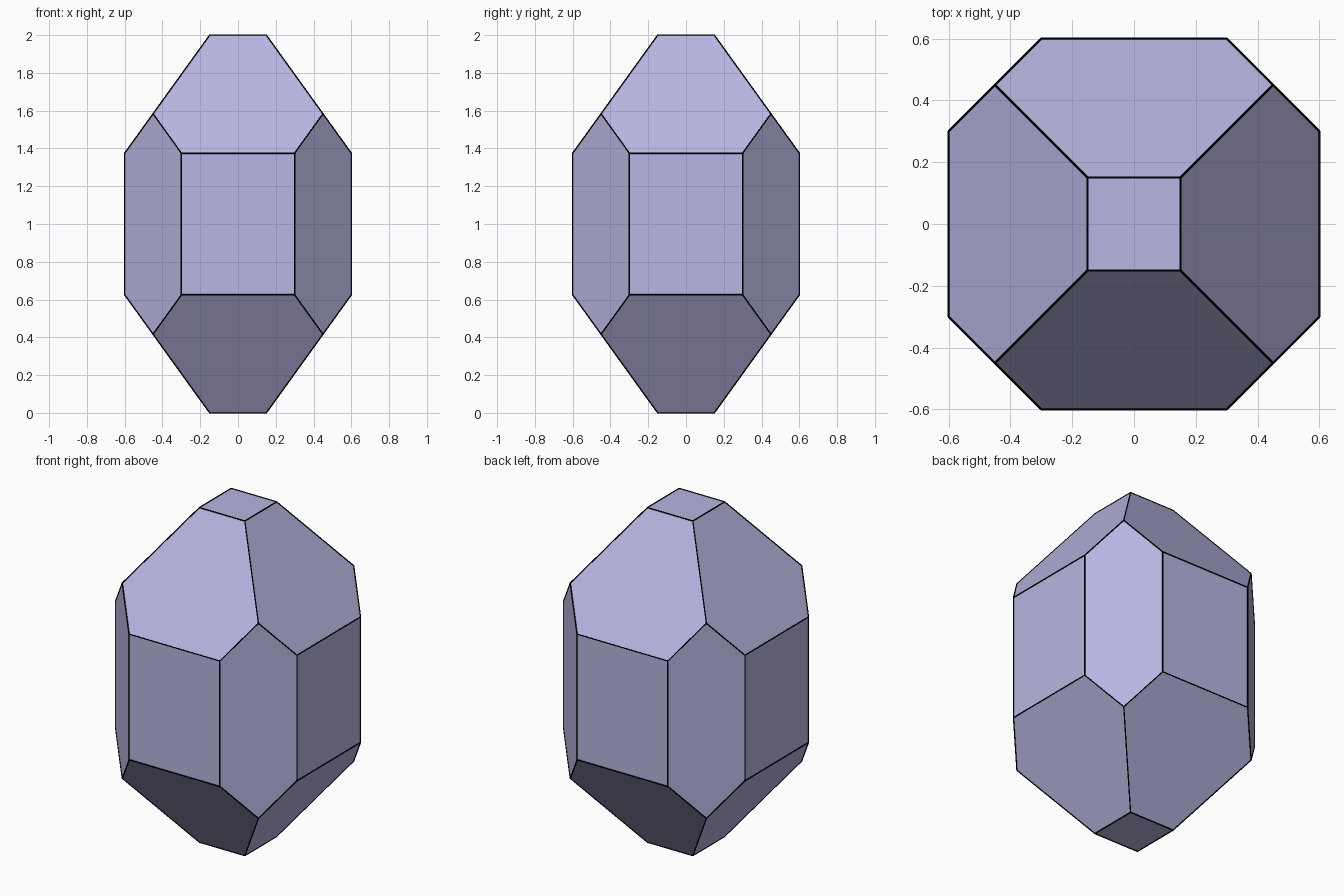
import bpy, bmesh, math
from mathutils import Matrix, Vector

if "Cube" in bpy.data.objects:
    bpy.data.objects.remove(bpy.data.objects["Cube"])

U = 0.15           # width module of the facets
R = 0.0035         # radius of the dark edge bars
SLOPE = 0.625 / (3 * U)


def material(name, rgb):
    m = bpy.data.materials.new(name)
    m.diffuse_color = (*rgb, 1)
    m.use_nodes = True
    m.node_tree.nodes["Principled BSDF"].inputs["Base Color"].default_value = m.diffuse_color
    return m


def add_object(name, bm, mat):
    me = bpy.data.meshes.new(name)
    bm.to_mesh(me)
    me.materials.append(mat)
    ob = bpy.data.objects.new(name, me)
    bpy.context.collection.objects.link(ob)
    return ob


lavender = material("lavender", (0.48, 0.468, 0.76))
black = material("black", (0.0, 0.0, 0.0))

# Crystal body: one corner's points mirrored to all eight octants
bm = bmesh.new()
for x, y in ((1, 1), (3, 3), (2, 4), (4, 2)):
    z = 1 - SLOPE * (max(x, y) * U - U)
    for sx in (-1, 1):
        for sy in (-1, 1):
            for sz in (-1, 1):
                bm.verts.new((sx * x * U, sy * y * U, 1 + sz * z))
bmesh.ops.convex_hull(bm, input=bm.verts)
bmesh.ops.dissolve_limit(bm, angle_limit=math.radians(1), verts=bm.verts, edges=bm.edges)
bmesh.ops.recalc_face_normals(bm, faces=bm.faces)
add_object("crystal_body", bm, lavender)

# Dark edge bars along every crystal edge
bars = bmesh.new()
for e in bm.edges:
    a, b = (v.co for v in e.verts)
    d = b - a
    rot = Vector((0, 0, 1)).rotation_difference(d).to_matrix().to_4x4()
    bmesh.ops.create_cone(bars, cap_ends=True, segments=8, radius1=R, radius2=R,
                          depth=d.length, matrix=Matrix.Translation((a + b) / 2) @ rot)
add_object("crystal_edges", bars, black)
bm.free()
bars.free()
